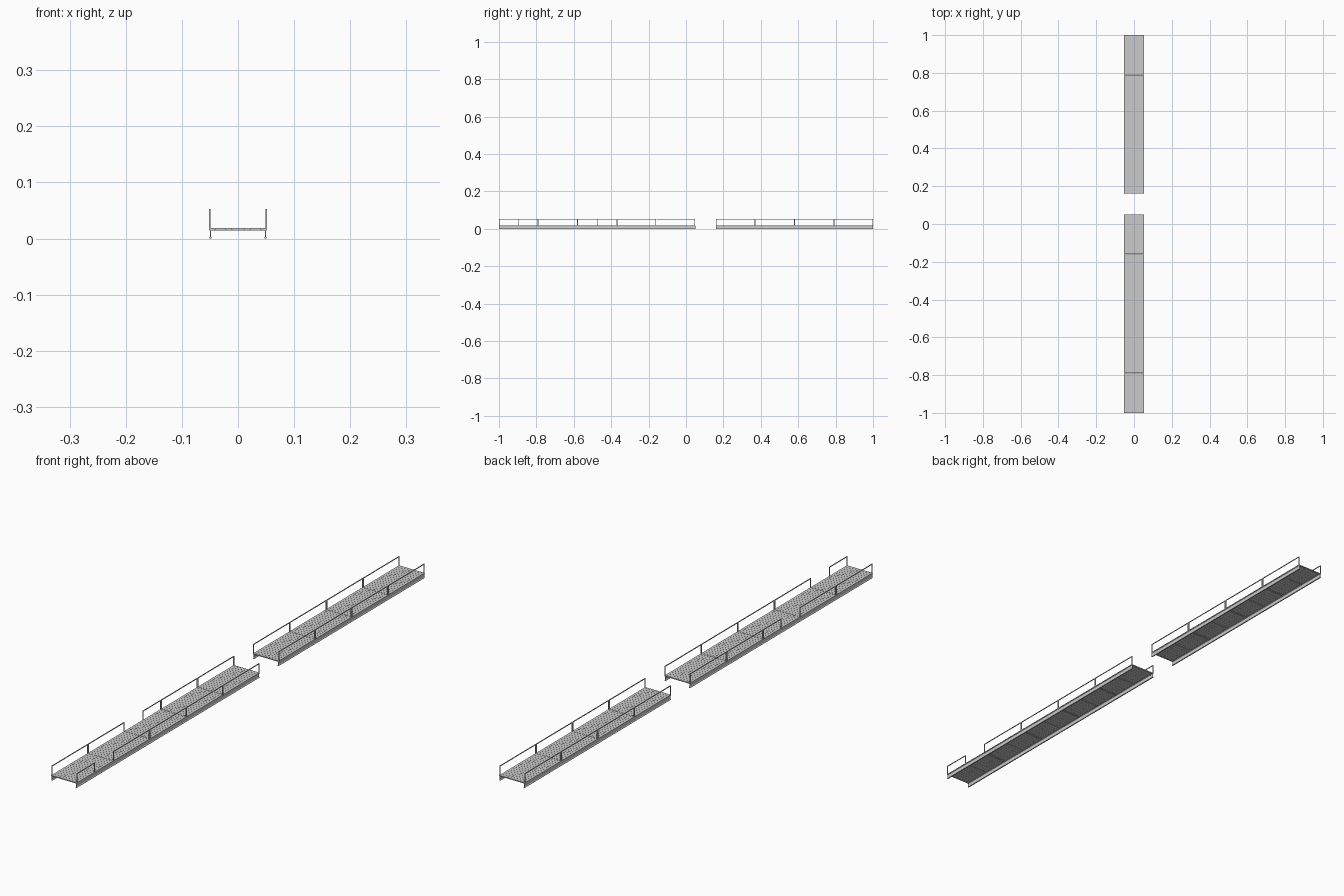
import bpy, bmesh

if "Cube" in bpy.data.objects:
    bpy.data.objects.remove(bpy.data.objects["Cube"])

M = 0.21          # module length
DECK_T = 0.0185   # top of deck
RAIL_T = 0.0525   # top of railing
R = 0.0013        # railing bar half thickness


def finish(name, bm):
    bmesh.ops.recalc_face_normals(bm, faces=bm.faces)
    me = bpy.data.meshes.new(name)
    bm.to_mesh(me)
    bm.free()
    ob = bpy.data.objects.new(name, me)
    bpy.context.collection.objects.link(ob)
    return ob


def box(bm, x0, x1, y0, y1, z0, z1):
    vs = bmesh.ops.create_cube(bm, size=1)["verts"]
    for v in vs:
        v.co.x = x0 if v.co.x < 0 else x1
        v.co.y = y0 if v.co.y < 0 else y1
        v.co.z = z0 if v.co.z < 0 else z1


def extrude_y(bm, pts, y0, y1):
    f = bm.faces.new([bm.verts.new((x, y0, z)) for x, z in pts])
    ext = bmesh.ops.extrude_face_region(bm, geom=[f])["geom"]
    for v in ext:
        if isinstance(v, bmesh.types.BMVert):
            v.co.y = y1


def deck(name, y0, y1):
    # lengthwise planks on cross bearers
    bm = bmesh.new()
    n, w, gap = 10, 0.0104, 0.0005
    for i in range(n):
        x = -0.052 + i * w
        box(bm, x + gap / 2, x + w - gap / 2, y0 + 0.0005, y1 - 0.0005, 0.0162, DECK_T)
    for y in (y0 + 0.003, (y0 + y1) / 2, y1 - 0.003):
        box(bm, -0.049, 0.049, y - 0.002, y + 0.002, 0.0148, 0.0163)
    finish(name, bm)


def beams(name, y0, y1):
    # side girder: top flange, thin web and sloped foot, mirrored
    half = [(0.0022, 0.0), (0.0022, 0.0015), (0.0008, 0.0042), (0.0008, 0.0145),
            (0.0022, 0.0152), (0.0022, 0.0165)]
    pts = half + [(-x, z) for x, z in reversed(half)]
    bm = bmesh.new()
    for s in (-1, 1):
        extrude_y(bm, [(x + s * 0.049, z) for x, z in pts], y0, y1)
    finish(name, bm)


def railing(name, x, y0, y1):
    # open frame: two posts and a top bar
    bm = bmesh.new()
    a, b = y0 + 0.001, y1 - 0.001
    box(bm, x - R, x + R, a, b, RAIL_T - 2 * R, RAIL_T)
    for y in (a, b - 2 * R):
        box(bm, x - R, x + R, y, y + 2 * R, 0.0152, RAIL_T - 2 * R)
    finish(name, bm)


# two walkway runs with a gap between them
for run, start, count in (("front", -1.0, 5), ("rear", 0.16, 4)):
    beams(f"{run}_side_beams", start, start + count * M)
    for i in range(count):
        y = start + i * M
        deck(f"{run}_deck_{i}", y, y + M)
        for side, x in (("left", -0.0507), ("right", 0.0507)):
            a, b = y, y + M
            # half-length railings leave the two entry openings
            if run == "front" and side == "right" and i == 0:
                b = y + M / 2
            if run == "front" and side == "left" and i == 2:
                a = y + M / 2
            railing(f"{run}_{side}_railing_{i}", x, a, b)
